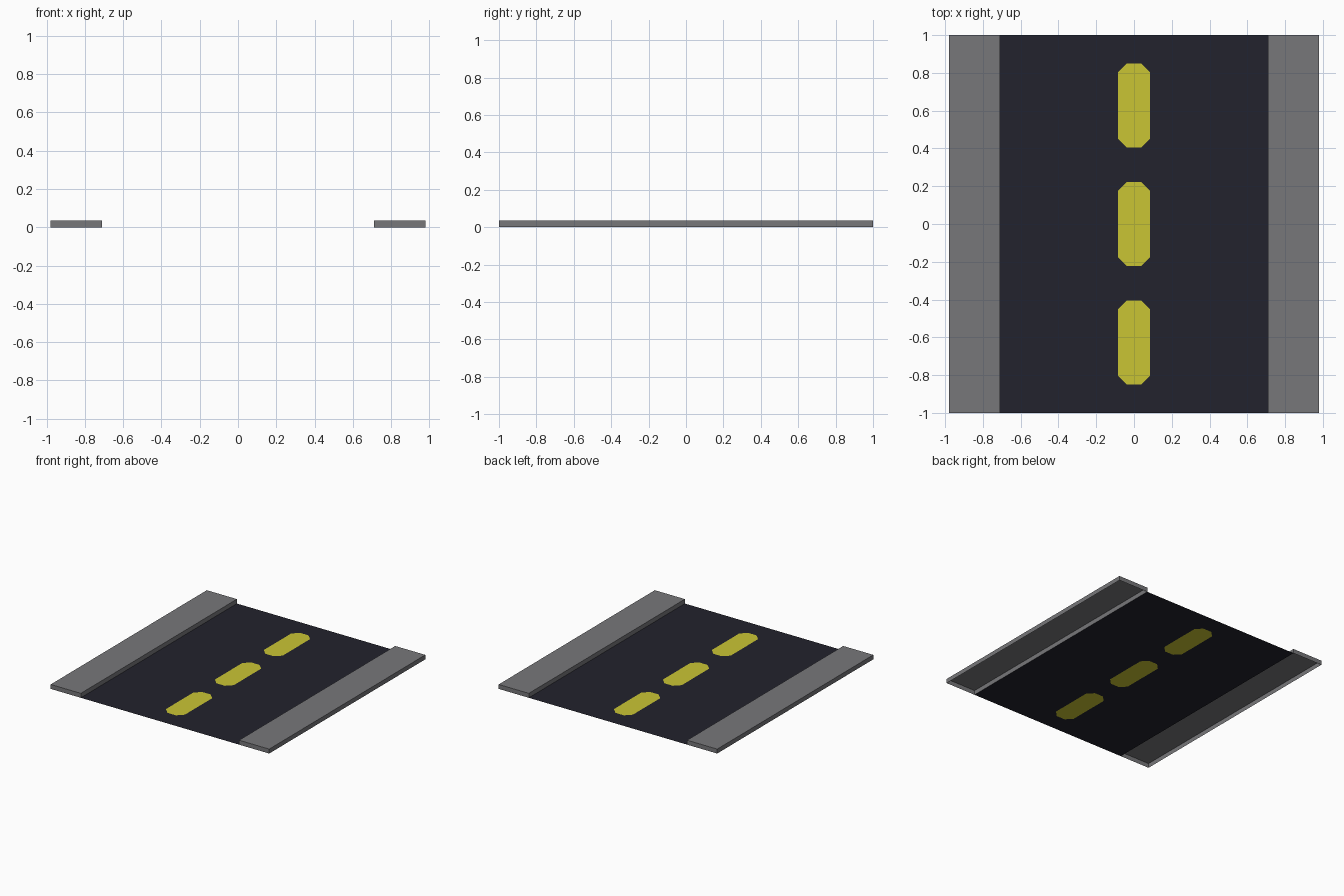
import bpy

if "Cube" in bpy.data.objects:
    bpy.data.objects.remove(bpy.data.objects["Cube"])

def material(name, rgb):
    m = bpy.data.materials.new(name)
    m.diffuse_color = (*rgb, 1.0)
    m.use_nodes = True
    m.node_tree.nodes["Principled BSDF"].inputs["Base Color"].default_value = m.diffuse_color
    return m

asphalt = material("dark asphalt", (0.016, 0.016, 0.026))
yellow = material("lane yellow", (0.59, 0.56, 0.034))
concrete = material("pavement grey", (0.185, 0.185, 0.195))

def mirrored_part(name, verts, faces, mat):
    """Left half of a part, mirrored across x = 0."""
    mesh = bpy.data.meshes.new(name)
    mesh.from_pydata(verts, [], faces)
    mesh.materials.append(mat)
    obj = bpy.data.objects.new(name, mesh)
    bpy.context.collection.objects.link(obj)
    mod = obj.modifiers.new("Mirror", 'MIRROR')
    mod.use_clip = True
    mod.merge_threshold = 0.0005
    return obj

ROAD, EDGE, HEIGHT = 0.71, 0.98, 0.036
DASH_W, DASH_L, CUT = 0.085, 0.444, 0.047
DASH_Y = (-0.627, 0.0, 0.627)

def half_dash(cy):
    """Left outline of a chamfered lane dash, bottom to top."""
    h = DASH_L / 2
    return [(0, cy - h, 0), (CUT - DASH_W, cy - h, 0),
            (-DASH_W, cy - h + CUT, 0), (-DASH_W, cy + h - CUT, 0),
            (CUT - DASH_W, cy + h, 0), (0, cy + h, 0)]

# Road sheet, notched around the dashes
outline = [(-ROAD, -1, 0), (0, -1, 0)]
for cy in DASH_Y:
    outline += half_dash(cy)
outline += [(0, 1, 0), (-ROAD, 1, 0)]
mirrored_part("road_surface", outline, [range(len(outline))], asphalt)

# Lane dashes, set flush into the road
for i, cy in enumerate(DASH_Y):
    mirrored_part(f"lane_dash_{i + 1}", half_dash(cy)[::-1], [range(6)], yellow)

# Raised pavements, open underneath
verts = [(x, y, z) for z in (0, HEIGHT)
         for x, y in ((-EDGE, -1), (-ROAD, -1), (-ROAD, 1), (-EDGE, 1))]
faces = [(4, 5, 6, 7)] + [(i, (i + 1) % 4, (i + 1) % 4 + 4, i + 4) for i in range(4)]
mirrored_part("pavements", verts, faces, concrete)
